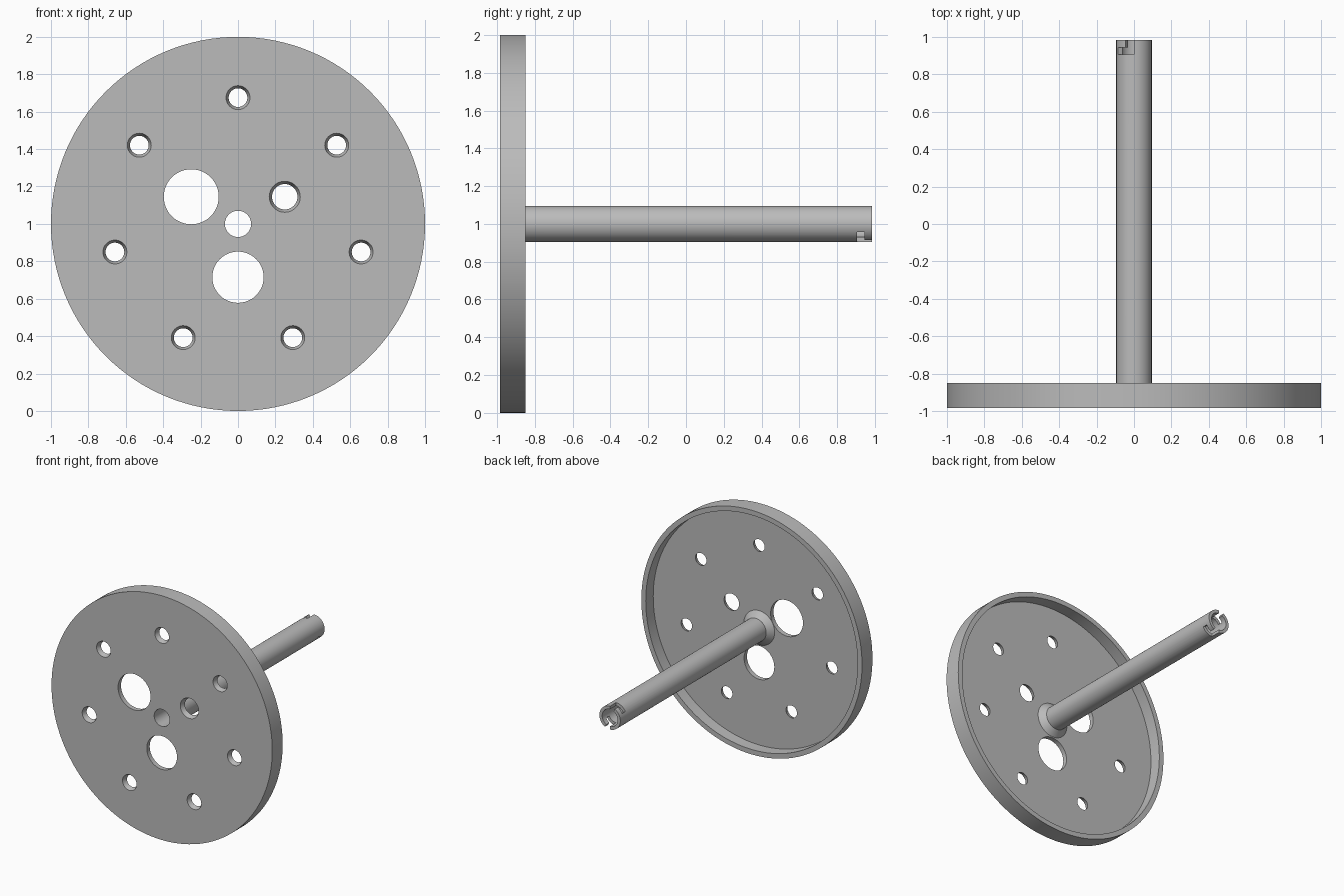
import bpy, bmesh, math
from mathutils import Matrix

if "Cube" in bpy.data.objects:
    bpy.data.objects.remove(bpy.data.objects["Cube"])

CZ = 1.0                      # height of the wheel axis
FRONT, FLOOR, BACK, END = -0.985, -0.947, -0.85, 0.985

grey = bpy.data.materials.new("grey")
grey.diffuse_color = (0.5, 0.5, 0.5, 1)
grey.use_nodes = True
grey.node_tree.nodes["Principled BSDF"].inputs["Base Color"].default_value = grey.diffuse_color


def finish(name, bm):
    bmesh.ops.recalc_face_normals(bm, faces=bm.faces)
    me = bpy.data.meshes.new(name)
    bm.to_mesh(me)
    bm.free()
    ob = bpy.data.objects.new(name, me)
    bpy.context.collection.objects.link(ob)
    me.materials.append(grey)
    return ob


def lathe(name, profile, steps):
    """Revolve a closed (radius, y) profile round the wheel axis."""
    bm = bmesh.new()
    rings = []
    for i in range(steps):
        a = 2 * math.pi * i / steps
        rings.append([bm.verts.new((r * math.sin(a), y, CZ + r * math.cos(a)))
                      for r, y in profile])
    n = len(profile)
    for i in range(steps):
        p, q = rings[i], rings[(i + 1) % steps]
        for j in range(n):
            k = (j + 1) % n
            bm.faces.new((p[j], p[k], q[k], q[j]))
    return finish(name, bm)


def hole_cutter(x, z, r_front, r_back):
    """Straight or tapered plug running slightly past both plate faces."""
    slope = (r_front - r_back) / (FLOOR - FRONT)
    e = 0.01
    bm = bmesh.new()
    bmesh.ops.create_cone(bm, cap_ends=True, segments=48,
                          radius1=r_front + slope * e, radius2=r_back - slope * e,
                          depth=FLOOR - FRONT + 2 * e)
    m = Matrix.Translation((x, (FRONT + FLOOR) / 2, z)) @ Matrix.Rotation(-math.pi / 2, 4, 'X')
    bmesh.ops.transform(bm, matrix=m, verts=bm.verts)
    return finish("hole_cutter", bm)


def slot_cutter(turn):
    """L-shaped locking slot, bent round the tube wall."""
    bm = bmesh.new()
    grid = {}
    angles = [math.radians(a) for a in (0, 9, 18, 28, 40, 51, 63)]
    ys = (0.905, 0.945, 1.01)

    def v(i, j, r):
        if (i, j, r) not in grid:
            a = turn - angles[i]
            grid[i, j, r] = bm.verts.new((r * math.sin(a), ys[j], CZ + r * math.cos(a)))
        return grid[i, j, r]

    cells = [(i, 0) for i in range(6)] + [(i, 1) for i in range(3)]
    lo, hi = 0.055, 0.115
    for i, j in cells:
        loop = [(i, j), (i + 1, j), (i + 1, j + 1), (i, j + 1)]
        for r in (lo, hi):
            bm.faces.new([v(a, b, r) for a, b in loop])
        sides = [(i, j - 1), (i + 1, j), (i, j + 1), (i - 1, j)]
        for s in range(4):
            if sides[s] not in cells:
                p, q = loop[s], loop[(s + 1) % 4]
                bm.faces.new((v(*p, lo), v(*q, lo), v(*q, hi), v(*p, hi)))
    return finish("slot_cutter", bm)


def cut(ob, cutters):
    for c in cutters:
        mod = ob.modifiers.new("cut", 'BOOLEAN')
        mod.operation, mod.solver, mod.object = 'DIFFERENCE', 'EXACT', c
    bpy.context.view_layer.objects.active = ob
    for mod in list(ob.modifiers):
        bpy.ops.object.modifier_apply(modifier=mod.name)
    for c in cutters:
        bpy.data.objects.remove(c)
    bpy.ops.object.select_all(action='DESELECT')
    ob.select_set(True)
    bpy.ops.object.shade_smooth_by_angle(angle=math.radians(30))


# Dished disc with rim and tapered centre collar
disc = lathe("disc", [(0.07, FRONT), (1, FRONT), (1, BACK), (0.96, BACK), (0.96, FLOOR),
                      (0.14, FLOOR), (0.095, FLOOR + 0.045), (0.07, FLOOR + 0.045)], 128)

# Ring of seven tapered holes, one larger tapered hole, two big plain holes
holes = []
for i in range(7):
    a = 2 * math.pi * i / 7
    holes.append(hole_cutter(0.675 * math.sin(a), CZ + 0.675 * math.cos(a), 0.064, 0.05))
holes.append(hole_cutter(0.25, 1.145, 0.083, 0.068))
holes.append(hole_cutter(-0.25, 1.145, 0.147, 0.147))
holes.append(hole_cutter(0, 0.715, 0.137, 0.137))
cut(disc, holes)

# Hollow shaft with two opposite locking slots at its end
shaft = lathe("shaft", [(0.07, FLOOR + 0.045), (0.095, FLOOR + 0.045),
                        (0.095, END), (0.07, END)], 64)
cut(shaft, [slot_cutter(0), slot_cutter(math.pi)])
